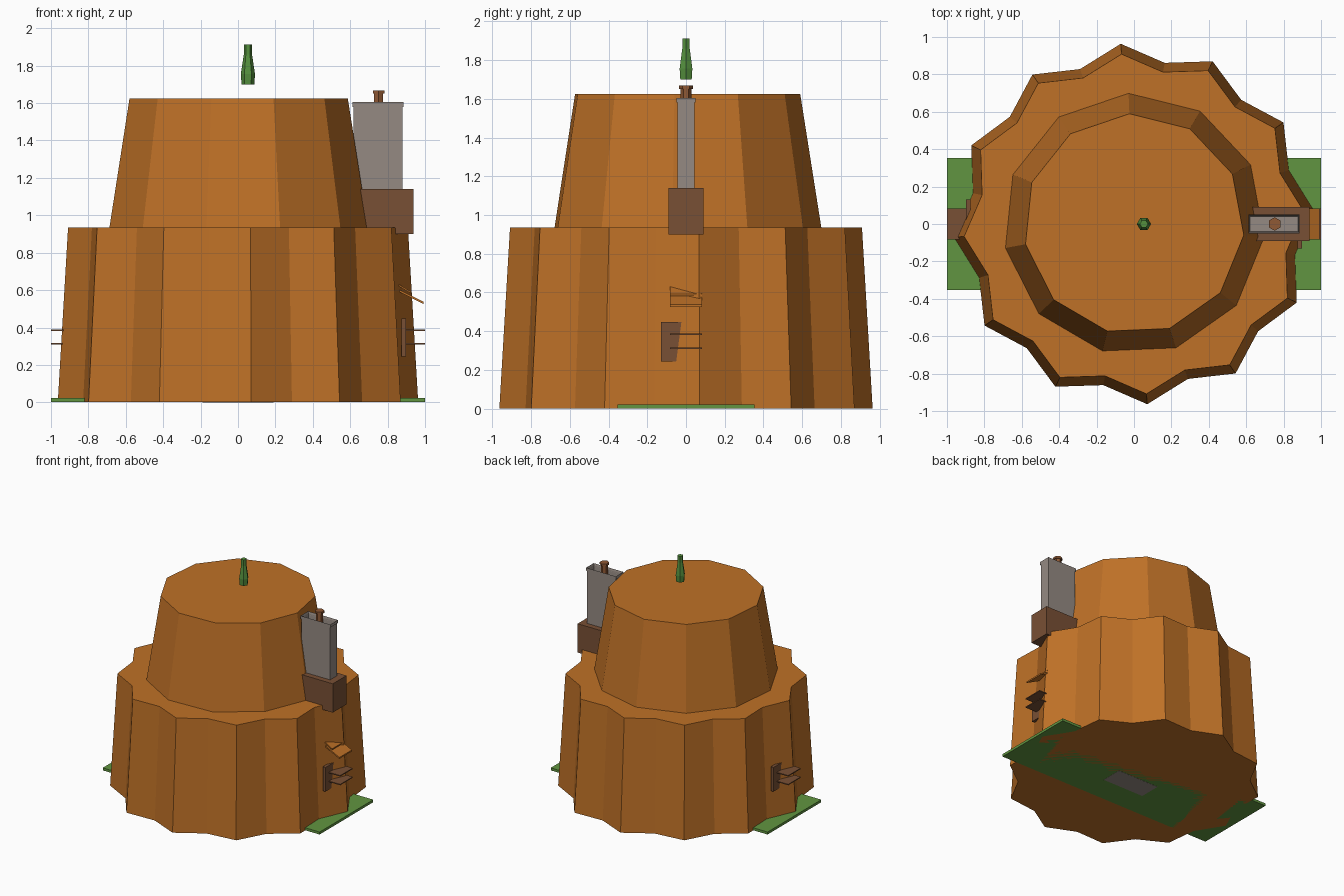
import bpy, bmesh
from math import cos, sin, radians, pi
from mathutils import Vector

cube = bpy.data.objects.get("Cube")
if cube:
    bpy.data.objects.remove(cube, do_unlink=True)


def material(name, r, g, b):
    m = bpy.data.materials.new(name)
    m.use_nodes = True
    m.diffuse_color = (r, g, b, 1)
    m.node_tree.nodes["Principled BSDF"].inputs["Base Color"].default_value = (r, g, b, 1)
    return m


CLAY = material("orange clay", .52, .165, .02)
GRASS = material("grass green", .12, .3, .052)
LEAF = material("leaf green", .09, .28, .048)
STONE = material("warm grey stone", .3, .255, .225)
WOOD = material("dark wood", .19, .08, .035)
POT = material("terracotta", .28, .1, .035)


def finish(bm, name, mat):
    bmesh.ops.recalc_face_normals(bm, faces=bm.faces)
    mesh = bpy.data.meshes.new(name)
    bm.to_mesh(mesh)
    bm.free()
    mesh.materials.append(mat)
    obj = bpy.data.objects.new(name, mesh)
    bpy.context.collection.objects.link(obj)
    return obj


def loft(name, mat, rings, center=(0, 0)):
    """Join rings of (height, radii, first angle), one vertex per radius."""
    bm = bmesh.new()
    loops = []
    for z, radii, start in rings:
        n = len(radii)
        loops.append([bm.verts.new((center[0] + r * cos(start + 2 * pi * i / n),
                                    center[1] + r * sin(start + 2 * pi * i / n), z))
                      for i, r in enumerate(radii)])
    for low, high in zip(loops, loops[1:]):
        for i in range(len(low)):
            j = (i + 1) % len(low)
            bm.faces.new((low[i], low[j], high[j], high[i]))
    bm.faces.new(loops[0])
    bm.faces.new(loops[-1])
    return finish(bm, name, mat)


def box(name, mat, low, high, drop=0):
    """Axis-aligned box; drop shears it down towards +x."""
    bm = bmesh.new()
    bmesh.ops.create_cube(bm, size=1)
    low, high = Vector(low), Vector(high)
    for v in bm.verts:
        v.co = (low + high) / 2 + v.co * (high - low)
        v.co.z += (high.x - v.co.x) * drop
    return finish(bm, name, mat)


# Fluted lower tier and tapered upper tier
flutes = [.966, .877] * 12
loft("lower_tier", CLAY, [(.001, flutes, radians(4.2)),
                          (.935, [r * .943 for r in flutes], radians(4.2))])
loft("upper_tier", CLAY, [(.93, [.70] * 11, radians(92.4)),
                          (1.625, [.59] * 11, radians(92.4))])

# Ground strip level with the tier's underside, and foundation slab
box("grass_strip", GRASS, (-1, -.353, .001), (1, .353, .022))
box("foundation_slab", STONE, (-.19, -.13, 0), (.19, .05, .02))

# Window panels and shelves, repeated on both sides
for side, s in (("left", 1), ("right", -1)):
    box("window_panel_" + side, WOOD, (s * .885 - .012, -.13, .245), (s * .885 + .012, .13, .447))
    for level, z in (("lower", .312), ("upper", .385)):
        box(f"{level}_shelf_{side}", WOOD, (s * .93 - .07, -.082, z - .004),
            (s * .93 + .07, .082, z + .004))

# Two overlapping sloping awning boards above one window
box("awning_upper", CLAY, (.85, -.082, .582), (.925, .082, .592), .6)
box("awning_lower", CLAY, (.86, -.082, .526), (.992, .082, .538), .5)

# Chimney base, stack with sunken top, and open rim
box("chimney_base", WOOD, (.6, -.09, .90), (.937, .09, 1.14))
stack = box("chimney_stack", STONE, (.618, -.044, 1.13), (.88, .044, 1.59))
rim = box("chimney_rim", STONE, (.612, -.05, 1.58), (.886, .05, 1.605))
for obj, wall, depth in ((stack, .004, .04), (rim, .01, .025)):
    bm = bmesh.new()
    bm.from_mesh(obj.data)
    top = [f for f in bm.faces if f.normal.z > .9]
    bmesh.ops.inset_region(bm, faces=top, thickness=wall)
    bmesh.ops.translate(bm, verts=top[0].verts, vec=(0, 0, -depth))
    if obj == rim:
        bottom = [f for f in bm.faces if f.normal.z < -.9]
        bmesh.ops.delete(bm, geom=top + bottom, context="FACES")
    bm.to_mesh(obj.data)
    bm.free()

# Chimney pot with a wider lip
loft("chimney_pot", POT, [(z, [r] * 6, pi / 6) for z, r in
                          ((1.55, .028), (1.65, .028), (1.65, .036), (1.668, .036))], (.752, 0))

# Small tapered plant above the roof
loft("plant", LEAF, [(z, [r] * 6, 0) for z, r in
                     ((1.70, .034), (1.755, .038), (1.86, .022), (1.912, .022))], (.053, 0))
